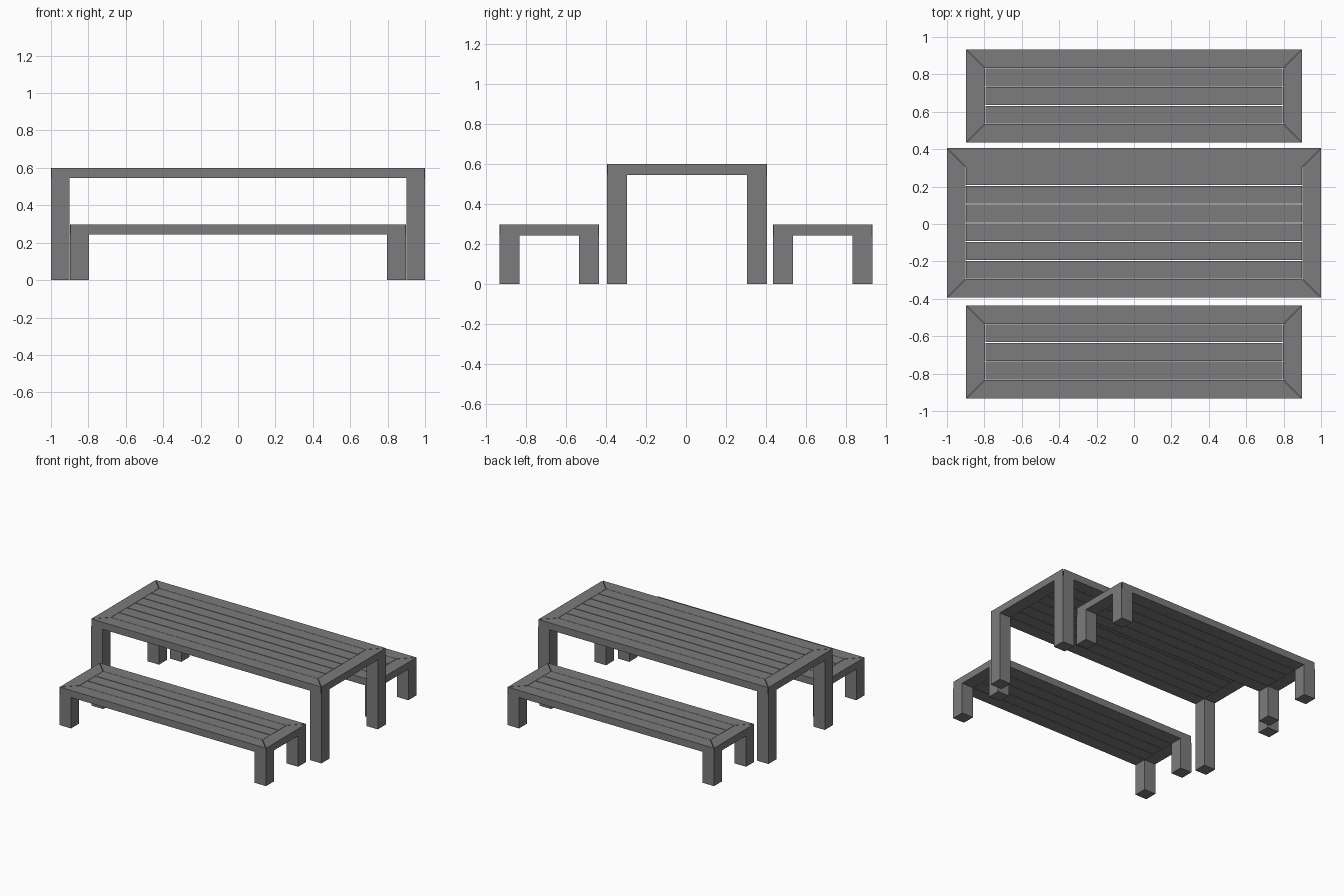
import bpy, bmesh

if "Cube" in bpy.data.objects:
    bpy.data.objects.remove(bpy.data.objects["Cube"])

W = 0.10      # width of legs and frame boards
GAP = 0.005   # gap between boards
T = 0.055     # board thickness

# Dark grey finish
finish = bpy.data.materials.new("dark_grey")
finish.diffuse_color = (0.2, 0.2, 0.2, 1)
finish.use_nodes = True
finish.node_tree.nodes["Principled BSDF"].inputs["Base Color"].default_value = finish.diffuse_color


def prism(name, outline, z0, z1):
    """Extrude a flat outline straight up from z0 to z1."""
    bm = bmesh.new()
    face = bm.faces.new([bm.verts.new((x, y, z0)) for x, y in outline])
    ext = bmesh.ops.extrude_face_region(bm, geom=[face])
    verts = [v for v in ext["geom"] if isinstance(v, bmesh.types.BMVert)]
    bmesh.ops.translate(bm, verts=verts, vec=(0, 0, z1 - z0))
    bmesh.ops.recalc_face_normals(bm, faces=bm.faces)
    mesh = bpy.data.meshes.new(name)
    bm.to_mesh(mesh)
    bm.free()
    mesh.materials.append(finish)
    obj = bpy.data.objects.new(name, mesh)
    bpy.context.collection.objects.link(obj)
    return obj


def rect(x0, x1, y0, y1):
    return [(x0, y0), (x1, y0), (x1, y1), (x0, y1)]


def slatted_unit(name, cy, hx, hy, top, slats):
    under = top - T
    m = GAP / 2

    for s in (-1, 1):
        # Mitred long rail
        o, i = cy + s * hy, cy + s * (hy - W)
        prism(f"{name}_long_rail",
              [(-hx + m, o), (hx - m, o), (hx - W - m, i), (-hx + W + m, i)], under, top)
        # Mitred end rail
        o, i = s * hx, s * (hx - W)
        prism(f"{name}_end_rail",
              [(o, cy - hy + m), (o, cy + hy - m), (i, cy + hy - W - m), (i, cy - hy + W + m)],
              under, top)
        # Square corner legs
        for t in (-1, 1):
            xs = sorted((s * hx, s * (hx - W)))
            ys = sorted((cy + t * hy, cy + t * (hy - W)))
            prism(f"{name}_leg", rect(*xs, *ys), 0, under)

    # Lengthwise slats inside the frame
    inner = 2 * (hy - W)
    pitch = inner / slats
    for k in range(slats):
        y0 = cy - inner / 2 + k * pitch
        prism(f"{name}_slat",
              rect(-hx + W + m, hx - W - m, y0 + m, y0 + pitch - m), under, top)


slatted_unit("table", 0.006, 1.0, 0.40, 0.60, 6)
slatted_unit("front_bench", -0.684, 0.897, 0.249, 0.298, 3)
slatted_unit("back_bench", 0.684, 0.897, 0.249, 0.298, 3)
